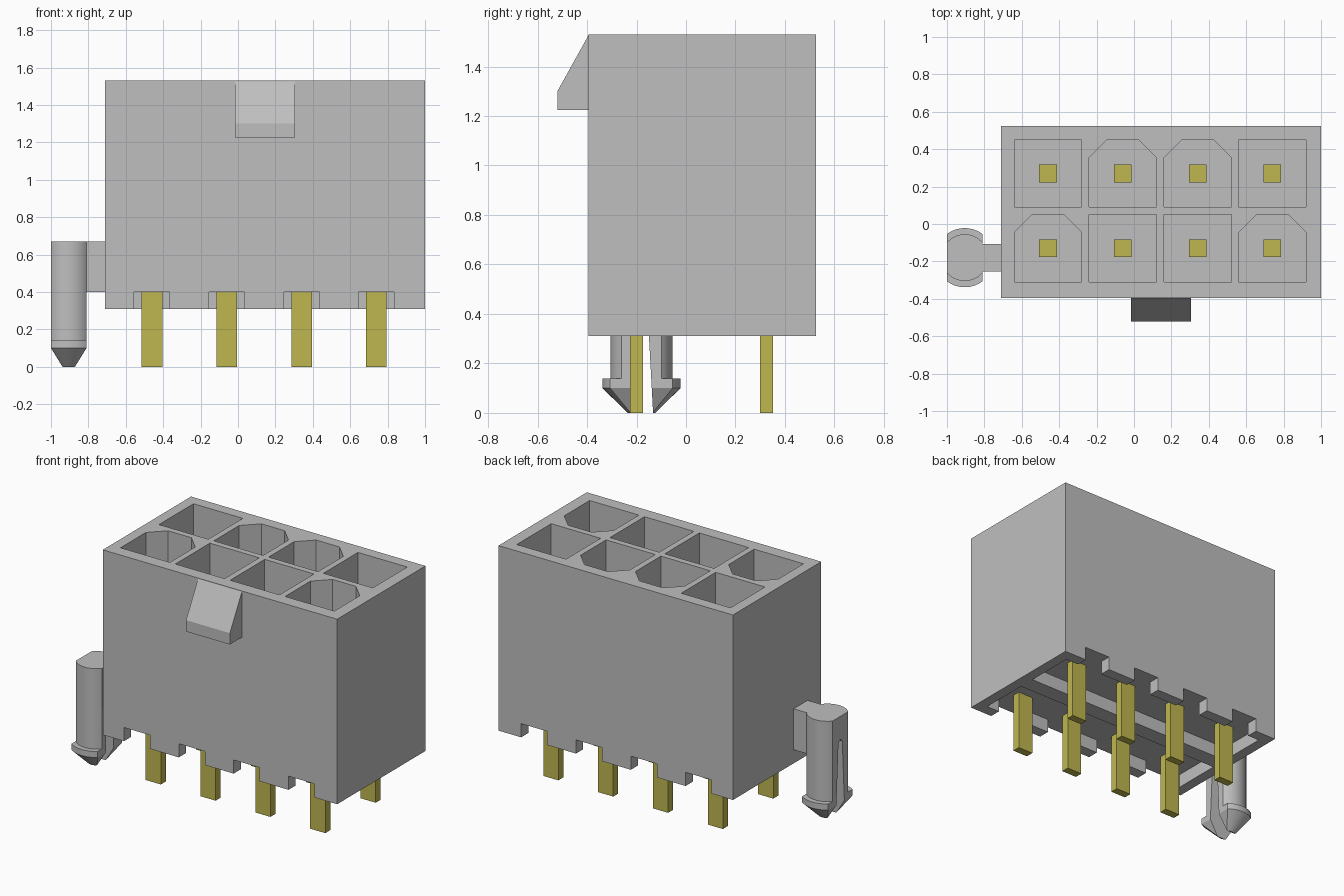
import bpy, bmesh, math

if "Cube" in bpy.data.objects:
    bpy.data.objects.remove(bpy.data.objects["Cube"])


def material(name, rgb):
    m = bpy.data.materials.new(name)
    m.use_nodes = True
    m.diffuse_color = (*rgb, 1)
    m.node_tree.nodes["Principled BSDF"].inputs["Base Color"].default_value = (*rgb, 1)
    return m


GREY = material("housing grey", (0.52, 0.52, 0.52))
GOLD = material("pin gold", (0.52, 0.47, 0.08))


def loft(bm, rings):
    """Closed solid through rings of equal point count."""
    loops = [[bm.verts.new(p) for p in ring] for ring in rings]
    for a, b in zip(loops, loops[1:]):
        for i in range(len(a)):
            j = (i + 1) % len(a)
            bm.faces.new((a[i], a[j], b[j], b[i]))
    bm.faces.new(loops[0][::-1])
    bm.faces.new(loops[-1])


def box(bm, x, y, z):
    ring = [(x[0], y[0]), (x[1], y[0]), (x[1], y[1]), (x[0], y[1])]
    loft(bm, [[(*p, h) for p in ring] for h in z])


def finish(bm, name, mat):
    bmesh.ops.recalc_face_normals(bm, faces=bm.faces)
    mesh = bpy.data.meshes.new(name)
    bm.to_mesh(mesh)
    bm.free()
    ob = bpy.data.objects.new(name, mesh)
    bpy.context.collection.objects.link(ob)
    mesh.materials.append(mat)
    return ob


def activate(ob):
    bpy.ops.object.select_all(action='DESELECT')
    ob.select_set(True)
    bpy.context.view_layer.objects.active = ob


def cut(ob, bm):
    """Subtract the solids in bm from ob."""
    cutter = finish(bm, "cutter", GREY)
    mod = ob.modifiers.new("cut", 'BOOLEAN')
    mod.operation, mod.solver, mod.object = 'DIFFERENCE', 'EXACT', cutter
    activate(ob)
    bpy.ops.object.modifier_apply(modifier=mod.name)
    bpy.data.objects.remove(cutter)


COLUMNS = [-0.46 + 0.4 * i for i in range(4)]
ROWS = {"front": -0.13, "back": 0.27}
KEYED = {"front": (0, 3), "back": (1, 2)}
LEFT, RIGHT, FRONT, BACK = 1.0, -0.71, -0.395, 0.525
BASE, SHELF, FLOOR, TOP = 0.31, 0.40, 0.55, 1.53

# Housing block
bm = bmesh.new()
box(bm, (RIGHT, LEFT), (FRONT, BACK), (BASE, TOP))
housing = finish(bm, "housing", GREY)

# Contact cavities, some with keyed corners
bm = bmesh.new()
for row, y in ROWS.items():
    for i, x in enumerate(COLUMNS):
        h = 0.18
        c = 0.095 if i in KEYED[row] else 0
        ring = [(x - h, y - h), (x + h, y - h)]
        if c:
            ring += [(x + h, y + h - c), (x + h - c, y + h),
                     (x - h + c, y + h), (x - h, y + h - c)]
        else:
            ring += [(x + h, y + h), (x - h, y + h)]
        loft(bm, [[(*p, z) for p in ring] for z in (FLOOR, TOP + 0.1)])
cut(housing, bm)

# Underside recesses on both sides of a middle rib
bm = bmesh.new()
for y in ((-0.32, 0.01), (0.12, 0.45)):
    box(bm, (RIGHT + 0.07, LEFT - 0.07), y, (BASE - 0.1, SHELF))
cut(housing, bm)

# Notches through the long walls above each pin
bm = bmesh.new()
for x in COLUMNS:
    for y in ((FRONT - 0.1, -0.28), (0.41, BACK + 0.1)):
        box(bm, (x - 0.095, x + 0.095), y, (BASE - 0.1, SHELF))
cut(housing, bm)

# Latch ramp
bm = bmesh.new()
profile = [(FRONT, TOP - 0.005), (-0.52, 1.30), (-0.52, 1.225), (FRONT, 1.225)]
loft(bm, [[(x, *p) for p in profile] for x in (-0.015, 0.305)])
finish(bm, "latch_ramp", GREY)

# Contact pins: square post in the cavity, flat offset tail below
for row, y in ROWS.items():
    tail_y = -0.2 if row == "front" else 0.325
    for i, x in enumerate(COLUMNS):
        bm = bmesh.new()
        box(bm, (x - 0.047, x + 0.047), (y - 0.047, y + 0.047), (FLOOR - 0.05, 1.2))
        box(bm, (x - 0.055, x + 0.055), (tail_y - 0.026, tail_y + 0.026), (0, FLOOR - 0.05))
        finish(bm, f"{row}_pin_{i + 1}", GOLD)

# Mounting peg: clipped round shaft, collar and tapered tip
PX, PY, CLIP = -0.905, -0.18, 0.095


def clipped_ring(r, z, scale=1):
    a = math.acos(CLIP / r)
    pts = []
    for start in (a, a + math.pi):
        for i in range(17):
            t = start + (math.pi - 2 * a) * i / 16
            pts.append((PX + scale * r * math.cos(t), PY + scale * r * math.sin(t), z))
    return pts


bm = bmesh.new()
loft(bm, [clipped_ring(0.158, 0, 0.35), clipped_ring(0.158, 0.10),
          clipped_ring(0.158, 0.14), clipped_ring(0.125, 0.14),
          clipped_ring(0.125, 0.67)])
peg = finish(bm, "mounting_peg", GREY)

# Tapered slot splitting the peg into two prongs
bm = bmesh.new()
slot = [(-0.048, -0.02), (0.048, -0.02), (0.02, 0.50), (0, 0.52), (-0.02, 0.50)]
loft(bm, [[(x, PY + y, z) for y, z in slot] for x in (PX - 0.2, PX + 0.2)])
cut(peg, bm)
activate(peg)
bpy.ops.object.shade_smooth_by_angle(angle=math.radians(25))

# Bracket joining peg and housing
bm = bmesh.new()
box(bm, (PX + 0.06, RIGHT), (PY - 0.073, PY + 0.073), (0.53, 0.67))
box(bm, (PX + CLIP, RIGHT), (PY - 0.073, PY + 0.073), (SHELF, 0.53))
finish(bm, "peg_bracket", GREY)
